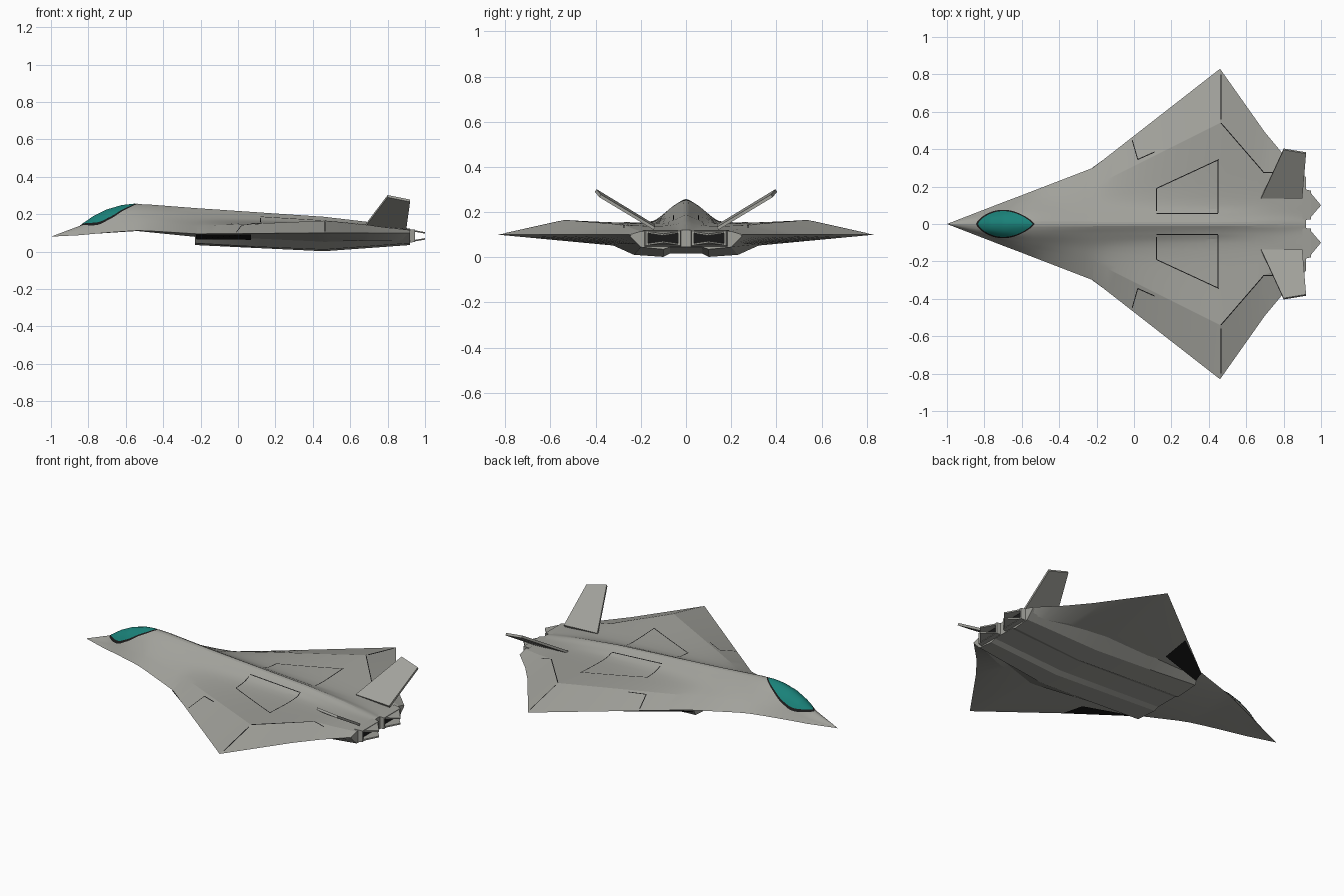
import bpy, bmesh, math
from mathutils import Vector

if "Cube" in bpy.data.objects:
    bpy.data.objects.remove(bpy.data.objects["Cube"])


def material(name, rgb):
    m = bpy.data.materials.new(name)
    m.diffuse_color = (*rgb, 1)
    m.use_nodes = True
    m.node_tree.nodes["Principled BSDF"].inputs["Base Color"].default_value = m.diffuse_color
    return m


GREY = material("grey_skin", (0.36, 0.36, 0.33))
DARK = material("dark", (0.01, 0.01, 0.01))
TEAL = material("canopy_teal", (0.01, 0.22, 0.19))


def make(name, verts, faces, mat=GREY, smooth=None, mirror=False):
    bm = bmesh.new()
    vs = [bm.verts.new(v) for v in verts]
    for f in faces:
        bm.faces.new([vs[i] for i in f])
    bmesh.ops.remove_doubles(bm, verts=bm.verts, dist=1e-5)
    bmesh.ops.recalc_face_normals(bm, faces=bm.faces)
    me = bpy.data.meshes.new(name)
    bm.to_mesh(me)
    bm.free()
    ob = bpy.data.objects.new(name, me)
    bpy.context.collection.objects.link(ob)
    me.materials.append(mat)
    if mirror:
        mod = ob.modifiers.new("mirror", "MIRROR")
        mod.use_axis = (False, True, False)
    if smooth:
        bpy.ops.object.select_all(action="DESELECT")
        bpy.context.view_layer.objects.active = ob
        ob.select_set(True)
        bpy.ops.object.shade_smooth_by_angle(angle=math.radians(smooth))
    return ob


def loft(name, sections, **kw):
    n = len(sections[0])
    verts = [p for s in sections for p in s]
    faces = [(i * n + j, i * n + (j + 1) % n, (i + 1) * n + (j + 1) % n, (i + 1) * n + j)
             for i in range(len(sections) - 1) for j in range(n)]
    faces += [tuple(range(n)), tuple(range(len(verts) - n, len(verts)))]
    return make(name, verts, faces, **kw)


def lerp_row(table, x):
    for a, b in zip(table, table[1:]):
        if x <= b[0] + 1e-9:
            t = (x - a[0]) / (b[0] - a[0])
            return [p + (q - p) * t for p, q in zip(a, b)]
    return list(table[-1])


# Upper stations: x, spine z, then y,z of shoulder, flank, wing ridge, edge
UPPER = [
    (-1.00, .080, 0, .080, 0, .080, 0, .080, 0, .080),
    (-0.84, .140, .025, .131, .040, .118, .050, .103, .062, .088),
    (-0.77, .188, .034, .176, .056, .148, .072, .122, .089, .095),
    (-0.70, .222, .042, .206, .072, .170, .092, .138, .116, .101),
    (-0.62, .245, .048, .224, .085, .185, .116, .149, .146, .107),
    (-0.54, .254, .050, .232, .098, .192, .136, .155, .177, .112),
    (-0.48, .252, .050, .231, .102, .190, .146, .153, .200, .111),
    (-0.22, .232, .050, .208, .120, .170, .200, .137, .300, .095),
    (0.46, .186, .050, .166, .150, .148, .540, .165, .830, .100),
    (0.70, .158, .050, .145, .130, .138, .270, .142, .490, .100),
    (0.80, .142, .050, .133, .120, .130, .240, .128, .370, .100),
    (0.92, .122, .040, .118, .120, .118, .200, .115, .250, .100)]
# Lower stations: x, belly y, belly z, centre z
LOWER = [(-1.0, 0, .08, .08), (-.54, .09, .110, .110), (-.22, .20, .078, .078),
         (.46, .32, .052, .05), (.70, .29, .06, .05), (.92, .20, .06, .05)]


def top_profile(x):
    r = lerp_row(UPPER, x)
    p = [Vector((0, r[1]))] + [Vector(r[i:i + 2]) for i in (2, 4, 6)]
    edge = Vector(r[8:10])
    ctrl = [Vector((-p[1].x, p[1].y))] + p + [p[3] * 2 - p[2]]
    out = []
    for i in range(1, 4):
        a, b, c, d = ctrl[i - 1:i + 3]
        for k in range(4):
            t = k / 4
            out.append(.5 * (2 * b + (c - a) * t + (2 * a - 5 * b + 4 * c - d) * t * t
                             + (3 * b - a - 3 * c + d) * t ** 3))
    return out + [p[3], edge]


def top_z(x, y):
    y, prof = abs(y), top_profile(x)
    for a, b in zip(prof, prof[1:]):
        if a.x <= y <= b.x:
            return a.y + (b.y - a.y) * (y - a.x) / max(b.x - a.x, 1e-6)
    return prof[-1].y


# Blended fuselage and wing
xs = []
for a, b in zip(UPPER, UPPER[1:]):
    n = max(1, round((b[0] - a[0]) / .04))
    xs += [a[0] + (b[0] - a[0]) * k / n for k in range(n)]
sections = []
for x in xs + [.92]:
    _, by, bz, cz = lerp_row(LOWER, x)
    half = [(p.x, p.y) for p in top_profile(x)] + [(by, bz)]
    left = [(-y, z) for y, z in half[:0:-1]]
    sections.append([(x, y, z) for y, z in half + [(0, cz)] + left])
# the nose section is one point, so start just behind it
sections[0] = [Vector(p).lerp(Vector(q), .01) for p, q in zip(sections[0], sections[1])]
loft("blended_body", sections, smooth=11)

# Twin engine housing under the body
ENGINE = [(-.23, .26, .088, .24, .045, .10, .035, .07, .046),
          (.10, .30, .075, .235, .026, .10, .019, .07, .032),
          (.46, .34, .060, .23, .011, .10, .002, .07, .018),
          (.92, .25, .095, .20, .045, .10, .035, .07, .046)]
sections = []
for r in ENGINE:
    half = [(r[i], r[i + 1]) for i in (1, 3, 5, 7)]
    sections.append([(r[0], y, z) for y, z in half + [(-y, z) for y, z in half[::-1]]])
loft("engine_housing", sections, smooth=20)

# Dark intake panels below the leading edge
make("intake_panel", [(-.225, .25, .066), (-.225, .299, .091), (.07, .515, .092), (.07, .35, .063)],
     [(0, 1, 2, 3)], mat=DARK, mirror=True)

# Canted tail fins
root = [(.68, .14, .138), (.90, .14, .128), (.92, .38, .272), (.80, .40, .296)]
off = Vector((0, -.5, .86)) * .007
loft("tail_fin", [[Vector(p) - off for p in root], [Vector(p) + off for p in root]], mirror=True)


# Nozzles: square frame, dark mouth, pointed upper and lower flaps
def ring(x, y0, y1, z0, z1):
    return [(x, y0, z0), (x, y1, z0), (x, y1, z1), (x, y0, z1)]


loops = [ring(.90, .020, .190, .045, .122), ring(.945, .025, .178, .052, .117),
         ring(.945, .035, .168, .062, .107), ring(.91, .035, .168, .062, .107)]
make("nozzle_frame", sum(loops, []),
     [(i * 4 + j, i * 4 + (j + 1) % 4, i * 4 + 4 + (j + 1) % 4, i * 4 + 4 + j)
      for i in range(3) for j in range(4)], mirror=True)
make("nozzle_mouth", ring(.925, .035, .168, .062, .107), [(0, 1, 2, 3)], mat=DARK, mirror=True)
for name, z, tip in (("upper_flap", .112, .100), ("lower_flap", .057, .068)):
    tri = [(.935, .025, z), (.935, .178, z), (1.0, .10, tip)]
    loft("nozzle_" + name, [[(x, y, h - .004) for x, y, h in tri],
                            [(x, y, h + .004) for x, y, h in tri]], mirror=True)


# Canopy glass and its dark rim, draped over the fuselage
def canopy(name, x0, x1, width, lift, mat):
    nu, nv, verts = 32, 16, []
    for i in range(nu + 1):
        u = i / nu
        x = x0 + (x1 - x0) * u
        w = width * max(math.sin(math.pi * u ** .9), 0) ** .75
        for j in range(nv + 1):
            y = w * (2 * j / nv - 1)
            verts.append((x, y, top_z(x, y) + lift))
    m = nv + 1
    faces = [(i * m + j, i * m + j + 1, (i + 1) * m + j + 1, (i + 1) * m + j)
             for i in range(nu) for j in range(nv)]
    make(name, verts, faces, mat=mat, smooth=40)


canopy("canopy_rim", -.845, -.532, .076, .002, DARK)
canopy("canopy_glass", -.835, -.542, .069, .004, TEAL)


# Panel lines draped on the upper skin
def panel_line(name, a, b, width=.005):
    a, b = Vector(a), Vector(b)
    d = (b - a).normalized()
    side = Vector((-d.y, d.x)) * width / 2
    n = max(2, round((b - a).length / .02))
    verts = []
    for i in range(n + 1):
        p = a.lerp(b, i / n)
        for q in (p - side, p + side):
            verts.append((q.x, q.y, top_z(q.x, q.y) + .0015))
    make(name, verts, [(2 * i, 2 * i + 1, 2 * i + 3, 2 * i + 2) for i in range(n)],
         mat=DARK, mirror=True)


LINES = {"bay_front": ((.12, .07), (.12, .19)), "bay_side": ((.12, .19), (.455, .345)),
         "bay_rear": ((.45, .06), (.45, .345)), "bay_inner": ((.12, .055), (.45, .055)),
         "flap_outer": ((.465, .56), (.465, .80)), "flap_inner": ((.465, .54), (.69, .28)),
         "flap_end": ((.69, .275), (.76, .275)), "slat_end": ((-.01, .45), (.02, .345)),
         "slat_side": ((.02, .345), (.11, .385))}
for key, (a, b) in LINES.items():
    panel_line("panel_line_" + key, a, b)
